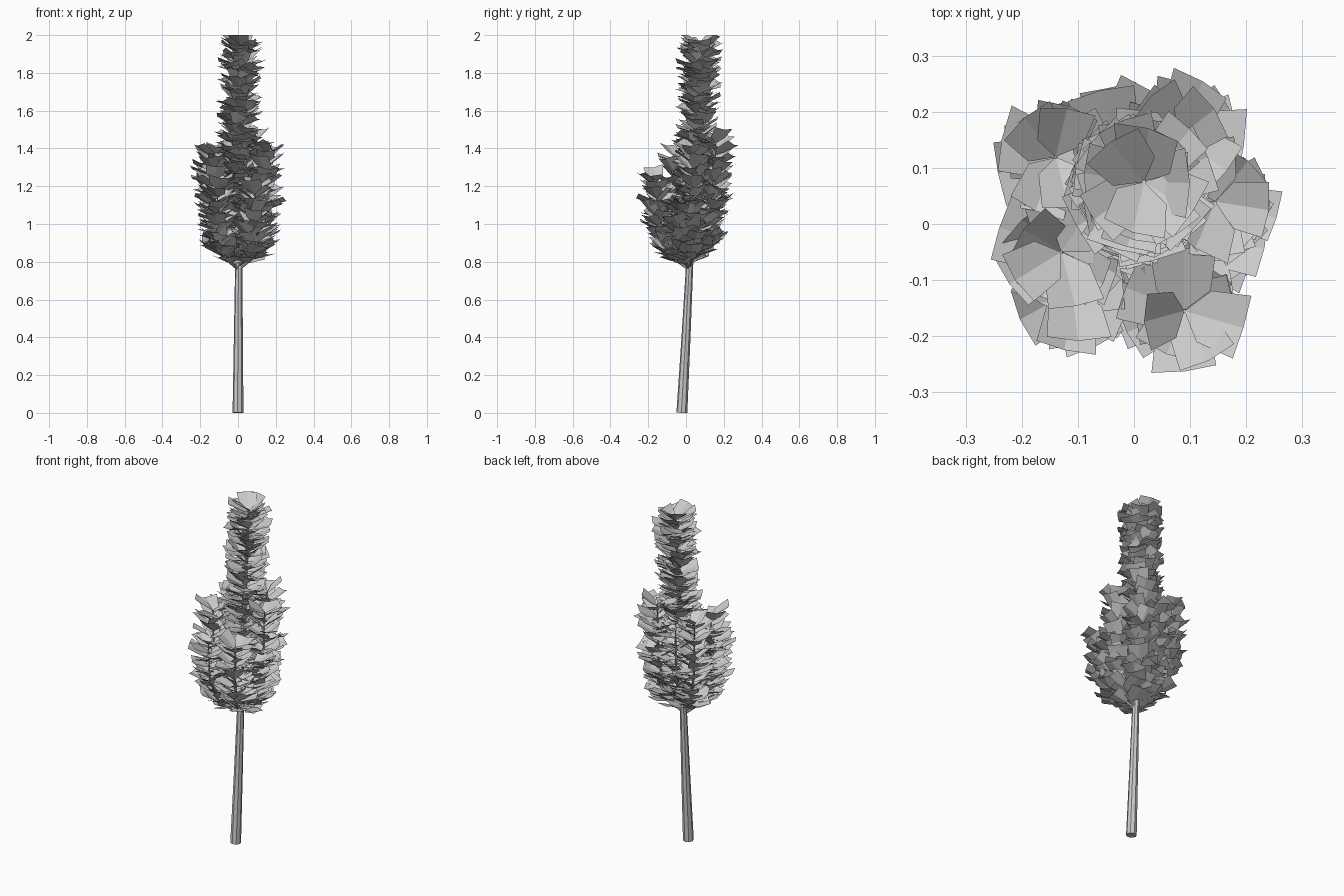
import bpy, bmesh, math, random
from mathutils import Vector, Matrix

if "Cube" in bpy.data.objects:
    bpy.data.objects.remove(bpy.data.objects["Cube"])

random.seed(7)


def tube(name, pts, r0, r1):
    """Tapered wooden stem along a few points."""
    cu = bpy.data.curves.new(name, 'CURVE')
    cu.dimensions = '3D'
    cu.bevel_depth = 1.0
    cu.bevel_resolution = 2
    cu.use_fill_caps = True
    sp = cu.splines.new('POLY')
    sp.points.add(len(pts) - 1)
    for i, p in enumerate(pts):
        sp.points[i].co = (*p, 1)
        sp.points[i].radius = r0 + (r1 - r0) * i / (len(pts) - 1)
    ob = bpy.data.objects.new(name, cu)
    bpy.context.collection.objects.link(ob)
    bpy.ops.object.select_all(action='DESELECT')
    ob.select_set(True)
    bpy.context.view_layer.objects.active = ob
    bpy.ops.object.convert(target='MESH')
    bpy.ops.object.shade_smooth_by_angle()


def along(pts, t):
    """Point at fraction t of a polyline."""
    f = t * (len(pts) - 1)
    i = min(int(f), len(pts) - 2)
    return Vector(pts[i]).lerp(Vector(pts[i + 1]), f - i)


# leaf outline: pointed at the stem, square at the outer end, folded on the midrib
HALF = [(0.0, 0.0), (0.045, 0.35), (0.055, 1.0)]


def leaf(bm, base, yaw, pitch, length):
    m = (Matrix.Translation(base) @ Matrix.Rotation(yaw, 4, 'Z')
         @ Matrix.Rotation(pitch, 4, 'X') @ Matrix.Rotation(random.uniform(-.3, .3), 4, 'Y'))
    w = random.uniform(0.85, 1.15)
    mid = [bm.verts.new(m @ Vector((0, y * length, 0))) for y in (0, 1)]
    for s in (-1, 1):
        side = [bm.verts.new(m @ Vector((s * x * w, y * length, x * 0.22))) for x, y in HALF[1:]]
        loop = [mid[0], side[0], side[1], mid[1]]
        bm.faces.new(loop if s < 0 else loop[::-1])


def foliage(name, pts, count, t0, length):
    """Leaves spiralling up a stem, tilted upward."""
    bm = bmesh.new()
    for i in range(count):
        t = t0 + (1 - t0) * i / (count - 1)
        yaw = i * 2.4 + random.uniform(-.35, .35)
        pitch = math.radians(random.uniform(12, 48))
        leaf(bm, along(pts, t), yaw, pitch, length * random.uniform(0.88, 1.1))
    for v in bm.verts:
        v.co.z = min(v.co.z, 2.0)
    me = bpy.data.meshes.new(name)
    bm.to_mesh(me)
    bm.free()
    bpy.context.collection.objects.link(bpy.data.objects.new(name, me))


# trunk, leaning slightly backwards
trunk = [(0, -0.022, 0), (0.002, 0.0, 0.4), (0.004, 0.02, 0.8), (0.0, 0.045, 1.2),
         (0.008, 0.065, 1.6), (0.018, 0.075, 1.93)]
tube("trunk", trunk, 0.029, 0.004)
foliage("crown_leaves", trunk, 230, 0.44, 0.122)

# upright side branches: tip x, tip y, start z, tip z
BRANCHES = [(0.09, -0.155, 0.78, 1.23), (0.145, 0.04, 0.77, 1.38),
            (-0.13, -0.05, 0.78, 1.35), (-0.11, -0.12, 0.76, 1.18),
            (-0.14, 0.12, 0.80, 1.36), (0.08, 0.155, 0.81, 1.44),
            (0.12, -0.03, 0.76, 1.10), (-0.03, 0.14, 0.84, 1.30)]
for n, (x, y, z0, z1) in enumerate(BRANCHES, 1):
    b = Vector((0.003, 0.018, z0))
    path = [b, b.lerp(Vector((x, y, z0)), 0.65) + Vector((0, 0, 0.06)),
            Vector((x * .95, y * .95, z0 + (z1 - z0) * .5)), Vector((x, y, z1))]
    tube(f"branch_{n}", path, 0.009, 0.003)
    foliage(f"branch_leaves_{n}", path, int(95 * (z1 - z0)) + 8, 0.12, 0.115)
